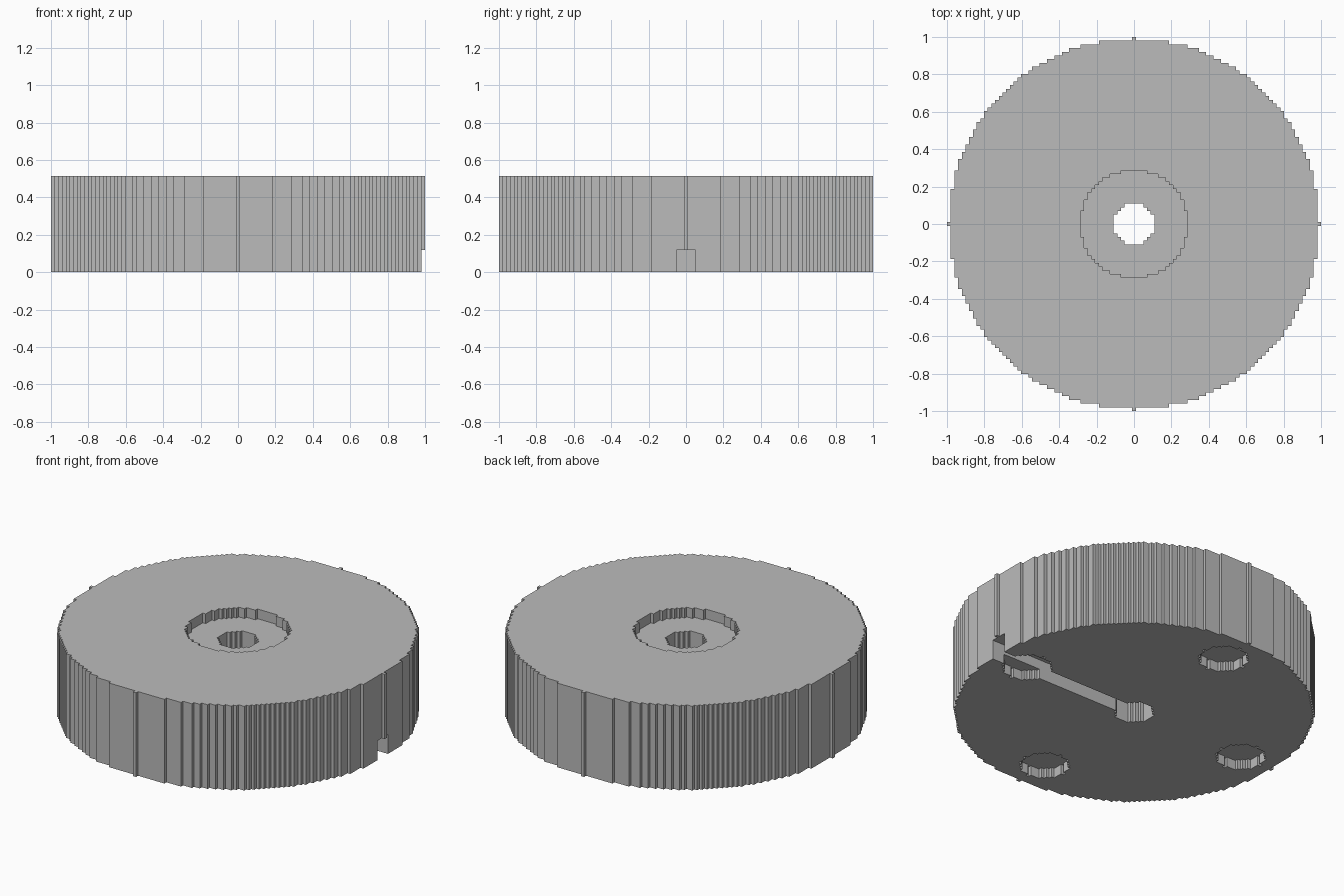
import bpy
import bmesh
import math

if "Cube" in bpy.data.objects:
    bpy.data.objects.remove(bpy.data.objects["Cube"], do_unlink=True)

CELL = 2 / 101      # size of one block
LAYERS = 26         # height in blocks

grey = bpy.data.materials.new("plain_grey")
grey.use_nodes = True
colour = (0.5, 0.5, 0.5, 1)
grey.diffuse_color = colour
grey.node_tree.nodes["Principled BSDF"].inputs["Base Color"].default_value = colour


def stepped_circle(radius, cx=0, cy=0):
    """Outline of a circle drawn in square blocks."""
    reach = int(radius)
    top = []
    for i in range(-reach, reach + 1):
        h = math.floor(math.sqrt(radius ** 2 - i ** 2)) + 0.5
        for p in ((i - 0.5, h), (i + 0.5, h)):
            if not top or top[-1] != p:
                top.append(p)
    outline = top + [(x, -y) for x, y in reversed(top)]
    # keep only the true corners
    n = len(outline)
    corners = []
    for k, (x, y) in enumerate(outline):
        (px, py), (qx, qy) = outline[k - 1], outline[(k + 1) % n]
        if (x - px) * (qy - y) != (y - py) * (qx - x):
            corners.append((x + cx, y + cy))
    return corners


def prism(name, outline, low, high):
    """Extrude an outline between two block layers."""
    bm = bmesh.new()
    face = bm.faces.new([bm.verts.new((x * CELL, y * CELL, low * CELL)) for x, y in outline])
    result = bmesh.ops.extrude_face_region(bm, geom=[face])
    verts = [g for g in result["geom"] if isinstance(g, bmesh.types.BMVert)]
    bmesh.ops.translate(bm, verts=verts, vec=(0, 0, (high - low) * CELL))
    bmesh.ops.recalc_face_normals(bm, faces=bm.faces)
    mesh = bpy.data.meshes.new(name)
    bm.to_mesh(mesh)
    bm.free()
    mesh.materials.append(grey)
    obj = bpy.data.objects.new(name, mesh)
    bpy.context.collection.objects.link(obj)
    return obj


def cut(target, cutter):
    """Subtract the cutter and remove it."""
    cutter.hide_render = True
    mod = target.modifiers.new("cut", "BOOLEAN")
    mod.operation = "DIFFERENCE"
    mod.solver = "EXACT"
    mod.object = cutter
    bpy.context.view_layer.objects.active = target
    bpy.ops.object.modifier_apply(modifier=mod.name)
    bpy.data.objects.remove(cutter, do_unlink=True)


# Round blocky body
body = prism("round_base", stepped_circle(50), 0, LAYERS)

# Shallow recess in the top, and the hole through the middle
cut(body, prism("top_recess", stepped_circle(14.5), LAYERS - 3, LAYERS + 5))
cut(body, prism("centre_hole", stepped_circle(5.5), -5, LAYERS + 5))

# Cable channel from the hole out through the rim
cut(body, prism("cable_channel", [(0, -2.5), (60, -2.5), (60, 2.5), (0, 2.5)], -5, 6))

# Four foot recesses underneath
for dx, dy in ((1, 0), (0, 1), (-1, 0), (0, -1)):
    cut(body, prism("foot_recess", stepped_circle(7, 39 * dx, 39 * dy), -5, 3))
